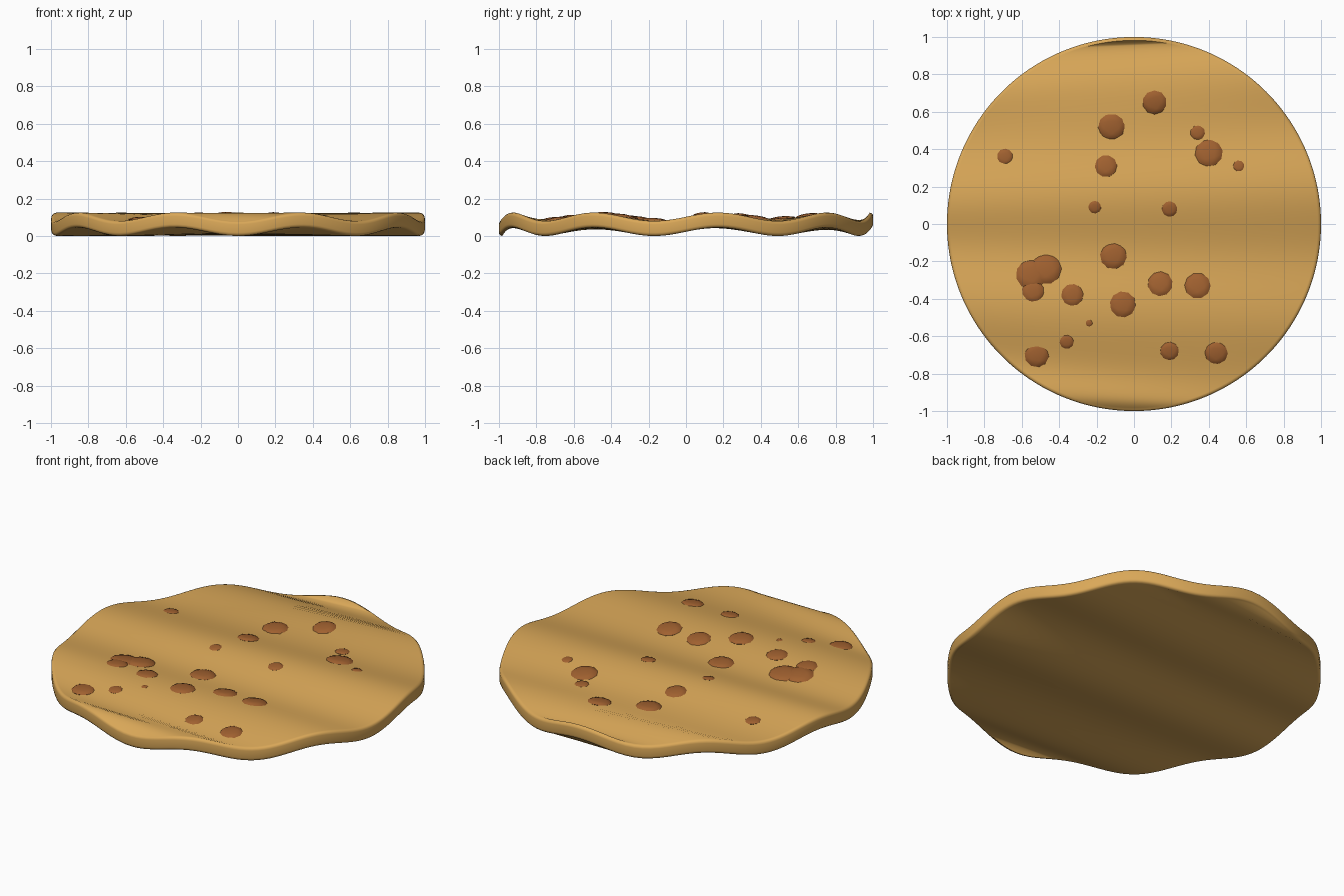
import bpy
import bmesh
import math
from mathutils import Matrix, Vector
from mathutils.bvhtree import BVHTree

cube = bpy.data.objects.get("Cube")
if cube:
    bpy.data.objects.remove(cube, do_unlink=True)

ROWS = 96
WAVES = 9
AMPLITUDE = 0.0225


def make_material(name, color):
    mat = bpy.data.materials.new(name)
    mat.use_nodes = True
    mat.diffuse_color = color
    bsdf = next(n for n in mat.node_tree.nodes if n.type == "BSDF_PRINCIPLED")
    bsdf.inputs["Base Color"].default_value = color
    bsdf.inputs["Roughness"].default_value = 0.8
    return mat


def add_object(name, bm, mat, angle):
    mesh = bpy.data.meshes.new(name)
    bm.to_mesh(mesh)
    mesh.materials.append(mat)
    obj = bpy.data.objects.new(name, mesh)
    bpy.context.collection.objects.link(obj)
    bpy.ops.object.select_all(action="DESELECT")
    obj.select_set(True)
    bpy.context.view_layer.objects.active = obj
    bpy.ops.object.shade_smooth_by_angle(angle=math.radians(angle))
    return obj


dough = make_material("golden dough", (0.70, 0.39, 0.098, 1))
chocolate = make_material("brown chip", (0.35, 0.118, 0.029, 1))

# Rim angles run from the back round the right side, then return on the left
# with a skew, so the rows that span the disc are slightly slanted.
right = [math.pi * i / ROWS for i in range(ROWS + 1)]
left = [-(a + 0.227 * math.sin(2 * a)) for a in right]
angles = right + left[-2:0:-1]


def rim_point(angle, radius, height):
    wave = AMPLITUDE * (1 + math.cos(WAVES * angle))
    return Vector((radius * math.sin(angle), radius * math.cos(angle), wave + height))


# Wavy disc: a rounded rim profile swept round, capped by rows of thin quads
rim_profile = [(0.982, 0.08), (0.992, 0.077), (0.998, 0.071), (1, 0.062),
               (1, 0.018), (0.998, 0.009), (0.992, 0.003), (0.982, 0)]
bm = bmesh.new()
rings = [[bm.verts.new(rim_point(a, r, h)) for a in angles] for r, h in rim_profile]
count = len(angles)
for upper, lower in zip(rings, rings[1:]):
    for i in range(count):
        j = (i + 1) % count
        bm.faces.new((upper[i], upper[j], lower[j], lower[i]))
for ring in (rings[0], rings[-1]):
    for i in range(ROWS):
        corners = [ring[i], ring[i + 1], ring[-(i + 1)], ring[-i]]
        bm.faces.new(list(dict.fromkeys(corners)))
bmesh.ops.recalc_face_normals(bm, faces=bm.faces)
bm.normal_update()
surface = BVHTree.FromBMesh(bm)
add_object("cookie_disc", bm, dough, 50)
bm.free()

# Chips: x, y and visible radius of each flattened lump
chips = [
    (0.11, 0.65, 0.065), (-0.12, 0.52, 0.072), (0.34, 0.49, 0.04),
    (0.4, 0.38, 0.075), (0.56, 0.31, 0.03), (-0.69, 0.36, 0.043),
    (-0.15, 0.31, 0.06), (-0.21, 0.09, 0.034), (0.19, 0.08, 0.042),
    (-0.11, -0.17, 0.072), (-0.55, -0.27, 0.082), (-0.47, -0.24, 0.083),
    (-0.54, -0.36, 0.06), (-0.33, -0.38, 0.06), (-0.06, -0.43, 0.07),
    (0.14, -0.32, 0.067), (0.34, -0.33, 0.07), (-0.24, -0.53, 0.018),
    (-0.36, -0.63, 0.038), (-0.52, -0.7, 0.066), (0.19, -0.68, 0.05),
    (0.44, -0.69, 0.062),
]
for n, (x, y, radius) in enumerate(chips):
    hit, normal, _, _ = surface.ray_cast(Vector((x, y, 1)), Vector((0, 0, -1)))
    tilt = Vector((0, 0, 1)).rotation_difference(normal).to_matrix().to_4x4()
    squash = Matrix.Diagonal((radius, radius, 0.2 * radius, 1))
    bm = bmesh.new()
    bmesh.ops.create_icosphere(bm, subdivisions=2, radius=1)
    bm.transform(Matrix.Translation(hit) @ tilt @ squash @ Matrix.Rotation(n, 4, "Z"))
    # Keep the tops level with the highest crest of the disc
    for v in bm.verts:
        v.co.z = min(v.co.z, 0.129)
    add_object(f"chip_{n + 1}", bm, chocolate, 60)
    bm.free()
